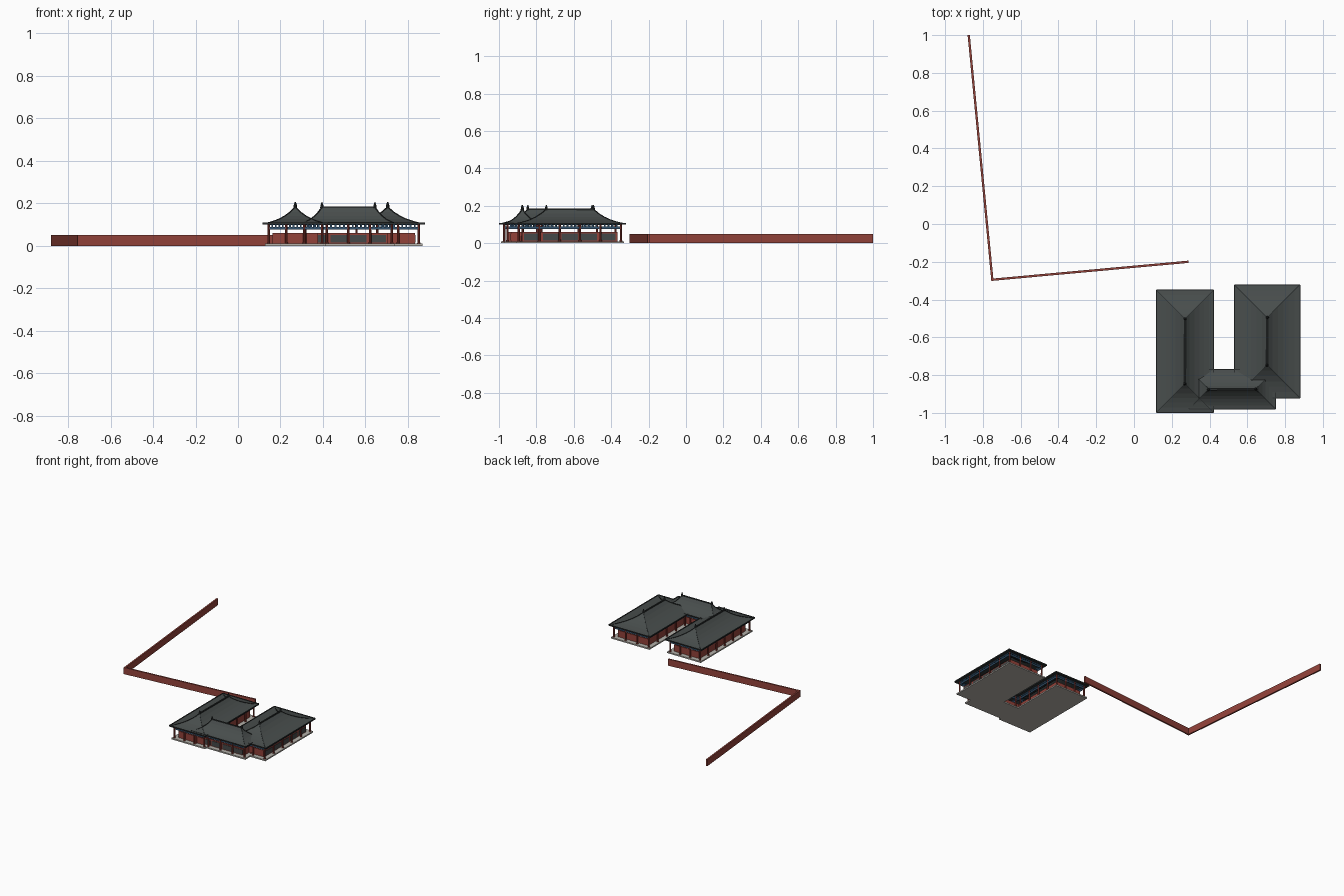
import bpy, bmesh, math
from mathutils import Vector, Matrix

cube = bpy.data.objects.get("Cube")
if cube:
    bpy.data.objects.remove(cube, do_unlink=True)


def material(name, rgb):
    m = bpy.data.materials.new(name)
    m.use_nodes = True
    m.diffuse_color = (*rgb, 1)
    m.node_tree.nodes["Principled BSDF"].inputs["Base Color"].default_value = (*rgb, 1)
    return m


TILE = material("roof tile grey", (0.065, 0.075, 0.073))
TRIM = material("ridge charcoal", (0.025, 0.03, 0.03))
RED = material("wall red", (0.29, 0.055, 0.042))
POST = material("column red", (0.26, 0.04, 0.03))
BLUE = material("beam blue", (0.035, 0.09, 0.16))
STONE = material("base stone", (0.46, 0.44, 0.40))
PANEL = material("window dark grey", (0.06, 0.065, 0.065))


def finish(bm, name, mat):
    bmesh.ops.recalc_face_normals(bm, faces=bm.faces)
    me = bpy.data.meshes.new(name)
    bm.to_mesh(me)
    bm.free()
    me.materials.append(mat)
    ob = bpy.data.objects.new(name, me)
    bpy.context.collection.objects.link(ob)
    return ob


def box(bm, centre, size):
    mat = Matrix.Translation(centre) @ Matrix.Diagonal((*size, 1))
    bmesh.ops.create_cube(bm, size=1, matrix=mat)


def cone(bm, base, height, r1, r2, sides=8):
    mat = Matrix.Translation(Vector(base) + Vector((0, 0, height / 2)))
    bmesh.ops.create_cone(bm, cap_ends=True, segments=sides, radius1=r1,
                          radius2=r2, depth=height, matrix=mat)


def bar(bm, a, b, width, height):
    """Square bar running from a to b."""
    a, b = Vector(a), Vector(b)
    d = b - a
    rot = d.to_track_quat('X', 'Z').to_matrix().to_4x4()
    bmesh.ops.create_cube(bm, size=1, matrix=Matrix.Translation((a + b) / 2) @ rot
                          @ Matrix.Diagonal((d.length, width, height, 1)))


EAVE, RISE = 0.104, 0.078
PROFILE = [(0, 0), (0.17, 0.06), (0.34, 0.16), (0.5, 0.28),
           (0.67, 0.46), (0.84, 0.7), (1, 1)]


def roof(name, cx, cy, hx, hy):
    run = min(hx, hy)

    def ring(t, h):
        x, y, z = max(hx - run * t, 0.001), max(hy - run * t, 0.001), EAVE + RISE * h
        return [Vector((cx + sx * x, cy + sy * y, z))
                for sx, sy in ((-1, -1), (1, -1), (1, 1), (-1, 1))]

    # Concave hipped shell
    rings = [ring(t, h) for t, h in PROFILE]
    bm = bmesh.new()
    loops = [[bm.verts.new(p) for p in r] for r in rings]
    for low, high in zip(loops, loops[1:]):
        for i in range(4):
            j = (i + 1) % 4
            bm.faces.new((low[i], low[j], high[j], high[i]))
    bm.faces.new(loops[-1])
    shell = finish(bm, name + "_roof", TILE)
    shell.data.materials.append(TRIM)
    sol = shell.modifiers.new("thickness", 'SOLIDIFY')
    sol.thickness, sol.offset = 0.005, -1
    sol.material_offset = sol.material_offset_rim = 1

    # Ridge, hip bars, eave edge and finials
    bm = bmesh.new()
    top = rings[-1]
    bar(bm, top[0], top[2], 0.009, 0.008)
    for low, high in zip(rings, rings[1:]):
        for i in range(4):
            bar(bm, low[i], high[i], 0.005, 0.004)
    for i in range(4):
        bar(bm, rings[0][i], rings[0][(i + 1) % 4], 0.005, 0.009)
    for p in (top[0], top[2]):
        cone(bm, p - Vector((0, 0, 0.004)), 0.012, 0.008, 0.007)
        cone(bm, p + Vector((0, 0, 0.008)), 0.015, 0.007, 0.002)
    finish(bm, name + "_ridges", TRIM)


def hall(name, x0, x1, y0, y1, bays_x, bays_y, windows):
    cx, cy, hx, hy = (x0 + x1) / 2, (y0 + y1) / 2, (x1 - x0) / 2, (y1 - y0) / 2
    roof(name, cx, cy, hx, hy)

    # Stone platform
    bm = bmesh.new()
    box(bm, (cx, cy, 0.005), (2 * hx - 0.02, 2 * hy - 0.02, 0.01))
    finish(bm, name + "_platform", STONE)

    # Four walls, open above
    wx, wy = hx - 0.047, hy - 0.047
    bm = bmesh.new()
    for s in (-1, 1):
        box(bm, (cx, cy + s * wy, 0.035), (2 * wx, 0.006, 0.05))
        box(bm, (cx + s * wx, cy, 0.035), (0.006, 2 * wy, 0.05))
    finish(bm, name + "_walls", RED)

    # Columns, beams, brackets and window plates, one side at a time
    posts, beams, blocks, plates = (bmesh.new() for _ in range(4))
    px, py = hx - 0.026, hy - 0.026
    for nx, ny, bays in ((0, -1, bays_x), (0, 1, bays_x), (-1, 0, bays_y), (1, 0, bays_y)):
        half = px if ny else py
        out = py if ny else px
        along = Vector((abs(ny), abs(nx), 0))
        mid = Vector((cx + nx * out, cy + ny * out, 0))
        size = lambda l, w, h: (l if ny else w, w if ny else l, h)
        box(beams, mid + Vector((0, 0, 0.082)), size(2 * half, 0.006, 0.012))
        box(beams, mid + Vector((0, 0, 0.1)), size(2 * half, 0.006, 0.004))
        step = 2 * half / bays
        for i in range(bays + 1):
            p = mid + along * (i * step - half)
            if ny or 0 < i < bays:
                cone(posts, p + Vector((0, 0, 0.01)), 0.09, 0.006, 0.0055)
                cone(posts, p + Vector((0, 0, 0.01)), 0.006, 0.008, 0.007)
            if i == bays:
                continue
            for k in range(1, 5):
                q = p + along * (step * k / 5)
                box(blocks, q + Vector((0, 0, 0.093)), size(0.008, 0.012, 0.01))
        if (nx, ny) in windows:
            wall_half = wx if ny else wy
            pane = 2 * wall_half / bays
            face = Vector((cx + nx * (wx + 0.004), cy + ny * (wy + 0.004), 0))
            face = Vector((cx if ny else face.x, face.y if ny else cy, 0.033))
            for i in range(bays):
                box(plates, face + along * ((i + 0.5) * pane - wall_half),
                    size(pane - 0.014, 0.004, 0.036))
    finish(posts, name + "_columns", POST)
    finish(beams, name + "_beams", BLUE)
    finish(blocks, name + "_brackets", BLUE)
    if windows:
        finish(plates, name + "_windows", PANEL)
    else:
        plates.free()


hall("west_hall", 0.118, 0.422, -0.998, -0.35, 3, 6, [])
hall("east_hall", 0.532, 0.878, -0.92, -0.322, 3, 5, [(1, 0)])
hall("front_hall", 0.29, 0.75, -0.98, -0.77, 4, 2, [(0, -1)])

# Boundary wall: one mitred strip with a bend
path = [Vector((-0.875, 1.0, 0)), Vector((-0.75, -0.295, 0)), Vector((0.288, -0.2, 0))]
dirs = [(b - a).normalized() for a, b in zip(path, path[1:])]
bm = bmesh.new()
sections = []
for i, p in enumerate(path):
    n0, n1 = [Vector((-d.y, d.x, 0)) for d in (dirs[max(i - 1, 0)], dirs[min(i, 1)])]
    m = (n0 + n1).normalized()
    off = m * (0.006 / m.dot(n0))
    sections.append([bm.verts.new(p + s * off + Vector((0, 0, z)))
                     for s, z in ((1, 0), (-1, 0), (-1, 0.05), (1, 0.05))])
for a, b in zip(sections, sections[1:]):
    for i in range(4):
        j = (i + 1) % 4
        bm.faces.new((a[i], a[j], b[j], b[i]))
bm.faces.new(sections[0])
bm.faces.new(sections[-1])
finish(bm, "boundary_wall", RED)
